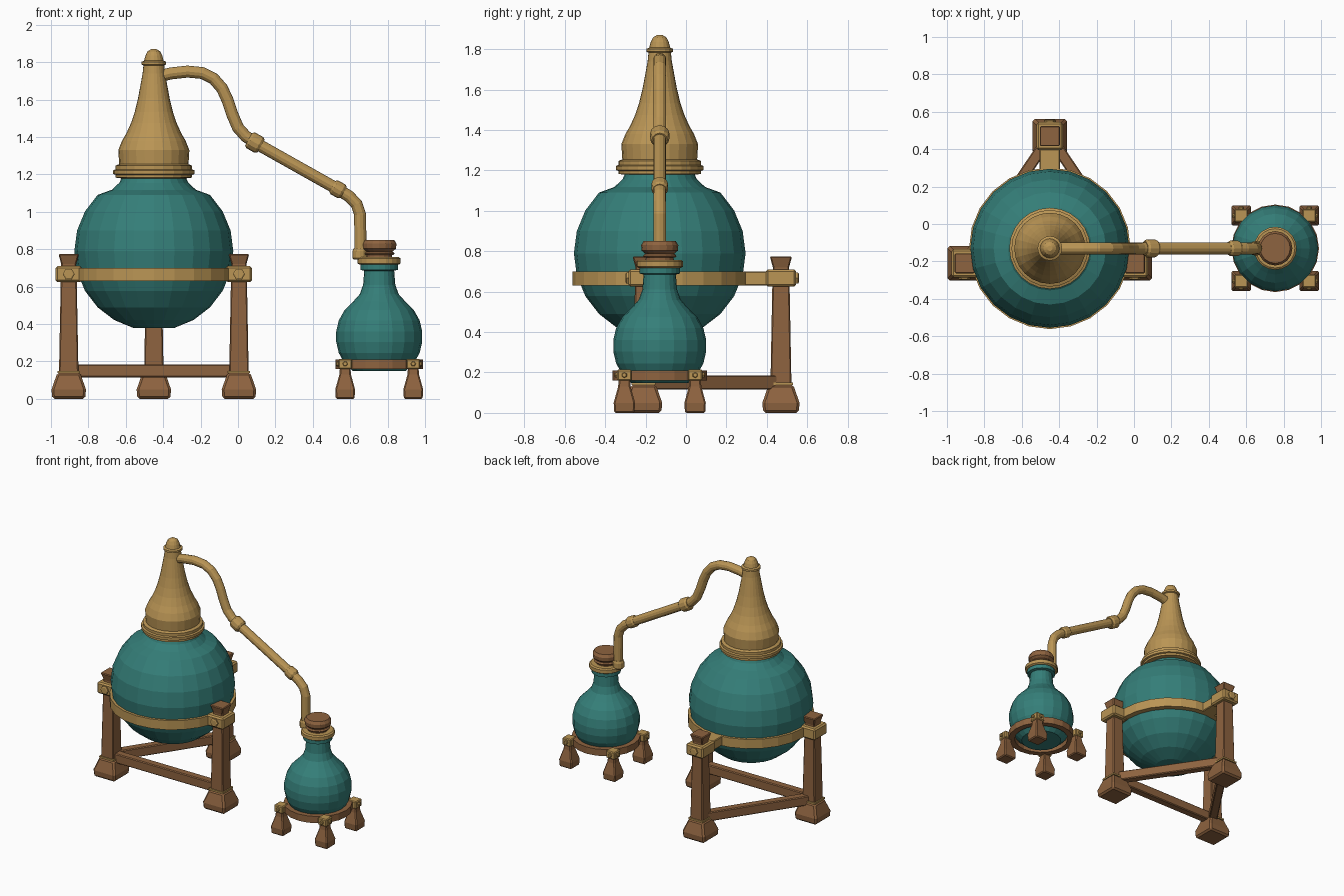
import bpy, bmesh, math
from mathutils import Vector, Matrix

if "Cube" in bpy.data.objects:
    bpy.data.objects.remove(bpy.data.objects["Cube"])


def material(name, rgb):
    m = bpy.data.materials.new(name)
    m.diffuse_color = (*rgb, 1)
    m.use_nodes = True
    m.node_tree.nodes["Principled BSDF"].inputs["Base Color"].default_value = m.diffuse_color
    return m


TEAL = material("teal_glaze", (0.035, 0.21, 0.19))
BRASS = material("brass", (0.49, 0.30, 0.09))
WOOD = material("wood", (0.27, 0.125, 0.05))


def finish(name, bm, mat, bevel=0):
    bmesh.ops.recalc_face_normals(bm, faces=bm.faces[:])
    me = bpy.data.meshes.new(name)
    bm.to_mesh(me)
    bm.free()
    me.materials.append(mat)
    ob = bpy.data.objects.new(name, me)
    bpy.context.collection.objects.link(ob)
    if bevel:
        mod = ob.modifiers.new("bevel", 'BEVEL')
        mod.width, mod.segments = bevel, 1
        mod.limit_method, mod.angle_limit = 'ANGLE', math.radians(40)
    return ob


def lathe(name, mat, profile, loc, sides=24, axis=(0, 0, 1), closed=False, bevel=0):
    """Spin (radius, height) points; 4 sides gives square sections by half-width."""
    bm = bmesh.new()
    square = sides == 4
    k, off = (math.sqrt(2), math.pi / 4) if square else (1, 0)
    rings = [[bm.verts.new((r * k * math.cos(off + math.tau * i / sides),
                            r * k * math.sin(off + math.tau * i / sides), z))
              for i in range(sides)] for r, z in profile]
    pairs = list(zip(rings, rings[1:]))
    if closed:
        pairs.append((rings[-1], rings[0]))
    for a, b in pairs:
        for i in range(sides):
            j = (i + 1) % sides
            bm.faces.new((a[i], a[j], b[j], b[i]))
    if not closed:
        bm.faces.new(rings[0])
        bm.faces.new(rings[-1])
    rot = Vector((0, 0, 1)).rotation_difference(Vector(axis)).to_matrix().to_4x4()
    bm.transform(Matrix.Translation(loc) @ rot)
    return finish(name, bm, mat, bevel)


def box(name, mat, loc, size, bevel=0.006, angle=0):
    bm = bmesh.new()
    bmesh.ops.create_cube(bm, size=1)
    bm.transform(Matrix.Translation(loc) @ Matrix.Rotation(angle, 4, 'Z')
                 @ Matrix.Diagonal((*size, 1)))
    return finish(name, bm, mat, bevel)


def bolt(name, loc, axis, r, h):
    lathe(name, BRASS, [(r, 0), (r, h * 0.7), (r * 0.75, h)], loc, 6, axis)


PX, PY = -0.45, -0.13      # pot centre
FX, FY = 0.755, -0.13      # flask centre
pot, flask = (PX, PY, 0), (FX, FY, 0)

# Large pot with short neck
ball = [(0.425 * math.sin(math.radians(a)), 0.79 - 0.425 * math.cos(math.radians(a)))
        for a in range(15, 136, 15)]
lathe("pot_body", TEAL, ball + [(0.225, 1.118), (0.185, 1.155), (0.168, 1.19)], pot)
lathe("pot_band", BRASS, [(0.39, 0.63), (0.432, 0.63), (0.432, 0.70), (0.39, 0.70)],
      pot, closed=True)

# Still head: flange, tapering cap and finial
lathe("cap_flange", BRASS, [(0.165, 1.178), (0.205, 1.183), (0.205, 1.198), (0.217, 1.202),
                            (0.217, 1.222), (0.205, 1.227), (0.205, 1.247), (0.185, 1.255)], pot)
lathe("still_cap", BRASS, [(0.185, 1.25), (0.19, 1.33), (0.17, 1.38), (0.147, 1.42),
                           (0.122, 1.475), (0.102, 1.535), (0.085, 1.605), (0.071, 1.68),
                           (0.06, 1.74), (0.055, 1.79)], pot)
lathe("cap_finial", BRASS, [(0.055, 1.783), (0.066, 1.788), (0.066, 1.802), (0.052, 1.808),
                            (0.045, 1.835), (0.034, 1.858), (0.014, 1.87)], pot, 16)

# Three-legged wooden stand
legs = {"left": (-0.905, -0.21), "right": (0.005, -0.21), "back": (-0.45, 0.47)}
for side, (x, y) in legs.items():
    at = (x, y, 0)
    out = 1 if side == "back" else -1
    lathe(side + "_foot", WOOD, [(0.088, 0), (0.092, 0.05), (0.066, 0.125), (0.062, 0.14)],
          at, 4, bevel=0.012)
    lathe(side + "_foot_trim", BRASS, [(0.06, 0.138), (0.06, 0.15)], at, 4)
    lathe(side + "_post", WOOD, [(0.052, 0.14), (0.043, 0.62), (0.04, 0.72), (0.055, 0.775)],
          at, 4, bevel=0.006)
    box(side + "_clamp", BRASS, (x, y, 0.667), (0.14, 0.15, 0.085), 0.01)
    bolt(side + "_clamp_bolt", (x, y + out * 0.073, 0.667), (0, out, 0), 0.032, 0.016)
box("back_clamp_arm", BRASS, (PX, 0.345, 0.665), (0.11, 0.13, 0.07), 0.005)
for side, dx in (("left", -1), ("right", 1)):
    box(side + "_clamp_arm", BRASS, (PX + dx * 0.41, -0.18, 0.665), (0.06, 0.08, 0.07), 0.005)

# Rails joining every pair of legs
for a, b in (("left", "right"), ("right", "back"), ("back", "left")):
    p, q = Vector(legs[a]), Vector(legs[b])
    d, m = q - p, (p + q) / 2
    box(f"{a}_{b}_rail", WOOD, (m.x, m.y, 0.15), (d.length - 0.04, 0.06, 0.07),
        0.006, math.atan2(d.y, d.x))

# Receiving flask, collar and stopper
lathe("flask_body", TEAL, [(0.14, 0.148), (0.185, 0.19), (0.216, 0.245), (0.23, 0.305),
                           (0.23, 0.36), (0.216, 0.42), (0.185, 0.475), (0.14, 0.52),
                           (0.104, 0.56), (0.086, 0.61), (0.08, 0.685), (0.1, 0.69),
                           (0.1, 0.722)], flask, 20)
lathe("flask_collar", BRASS, [(0.105, 0.718), (0.115, 0.724), (0.115, 0.75), (0.105, 0.758)],
      flask, 20)
lathe("stopper", WOOD, [(0.07, 0.75), (0.068, 0.785), (0.09, 0.803), (0.092, 0.83),
                        (0.08, 0.85)], flask, 16)
lathe("stopper_ring", WOOD, [(0.075, 0.768), (0.083, 0.776), (0.075, 0.786)], flask, 16)

# Flask stand: ring on four short feet
lathe("flask_stand_ring", WOOD, [(0.19, 0.16), (0.234, 0.16), (0.234, 0.21), (0.19, 0.21)],
      flask, 20, closed=True)
for sx, xn in ((-1, "left"), (1, "right")):
    for sy, yn in ((-1, "front"), (1, "back")):
        n = f"flask_{yn}_{xn}"
        x, y = FX + sx * 0.182, FY + sy * 0.175
        lathe(n + "_foot", WOOD, [(0.05, 0), (0.053, 0.05), (0.031, 0.13), (0.028, 0.17)],
              (x, y, 0), 4, bevel=0.007)
        box(n + "_bracket", BRASS, (x, y, 0.187), (0.072, 0.072, 0.055), 0.006)
        bolt(n + "_bolt_side", (x + sx * 0.034, y, 0.187), (sx, 0, 0), 0.014, 0.014)
        bolt(n + "_bolt_end", (x, y + sy * 0.034, 0.187), (0, sy, 0), 0.014, 0.014)

# Swan-neck pipe between cap and flask
path = [(-0.43, 1.722), (-0.36, 1.74), (-0.27, 1.75), (-0.19, 1.742), (-0.13, 1.712),
        (-0.085, 1.66), (-0.055, 1.595), (-0.03, 1.52), (0, 1.45), (0.04, 1.405),
        (0.09, 1.37), (0.535, 1.12), (0.595, 1.082), (0.635, 1.04), (0.653, 0.985),
        (0.655, 0.75)]
bm = bmesh.new()
previous = None
for i, p in enumerate(path):
    p0, p1 = path[max(i - 1, 0)], path[min(i + 1, len(path) - 1)]
    t = Vector((p1[0] - p0[0], 0, p1[1] - p0[1])).normalized()
    side = Vector((t.z, 0, -t.x))
    ring = [bm.verts.new(Vector((p[0], PY, p[1])) + 0.032 * (
        side * math.cos(math.tau * k / 12) + Vector((0, 1, 0)) * math.sin(math.tau * k / 12)))
        for k in range(12)]
    if previous:
        for k in range(12):
            j = (k + 1) % 12
            bm.faces.new((previous[k], previous[j], ring[j], ring[k]))
    else:
        bm.faces.new(ring)
    previous = ring
bm.faces.new(previous)
finish("swan_neck_pipe", bm, BRASS)

# Pipe couplings
slope = Vector((0.445, 0, -0.25)).normalized()
for name, (x, z), r, h in (("upper_coupling", (0.09, 1.37), 0.048, 0.038),
                           ("lower_coupling", (0.535, 1.12), 0.042, 0.034)):
    lathe(name, BRASS, [(r * 0.8, -h), (r, -h * 0.65), (r, h * 0.65), (r * 0.8, h)],
          (x, PY, z), 12, slope)
lathe("pipe_end_collar", BRASS, [(0.034, 0.745), (0.04, 0.752), (0.04, 0.79), (0.034, 0.805)],
      (0.652, PY, 0), 12)
